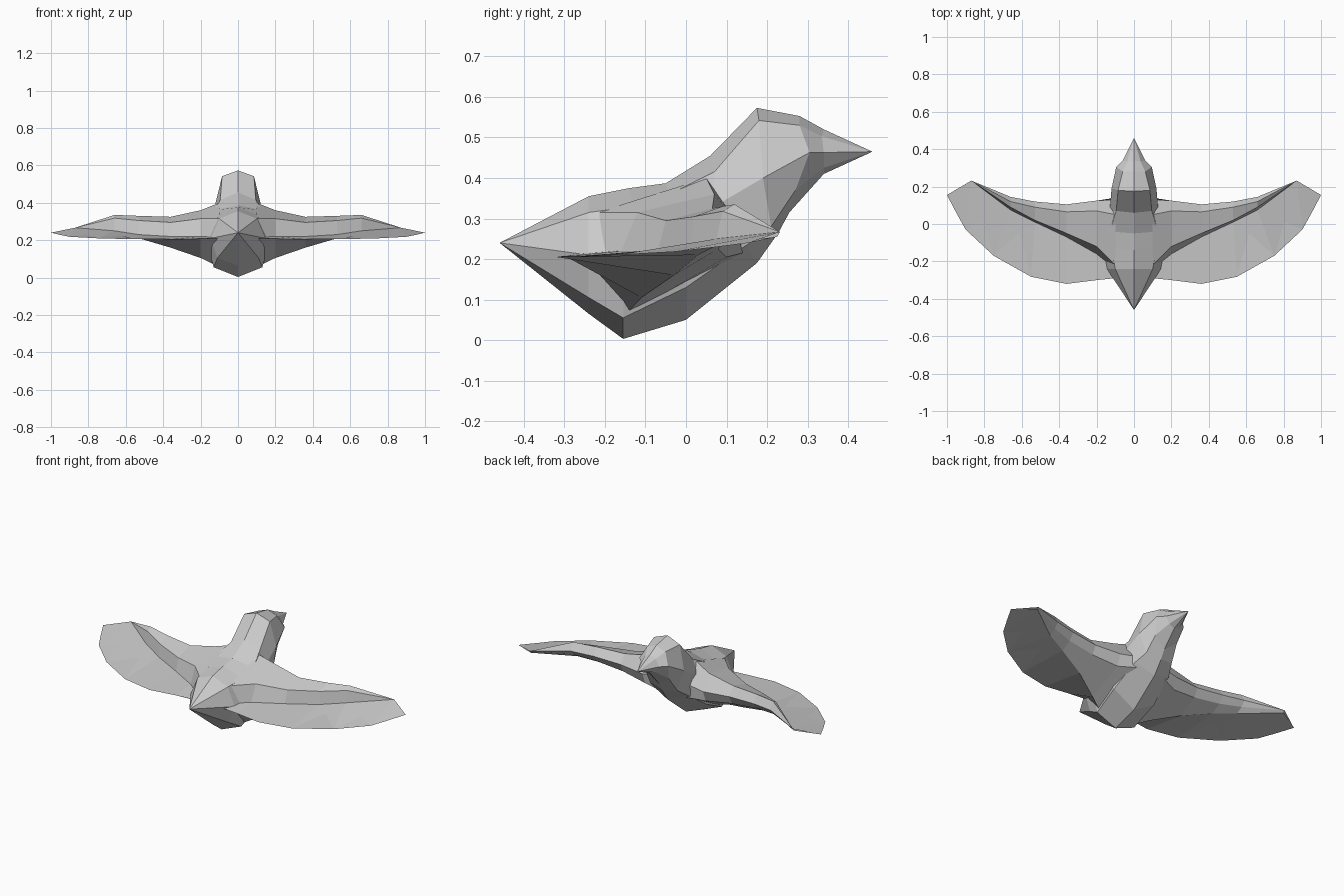
import bpy, bmesh


def loft(name, stations, closed):
    """Skin a list of cross-sections with flat quads, mirrored across x = 0."""
    bm = bmesh.new()
    rings = [[bm.verts.new(p) for p in s] for s in stations]
    n = len(rings[0])
    for a, b in zip(rings, rings[1:]):
        for i in range(n if closed else n - 1):
            j = (i + 1) % n
            bm.faces.new((a[i], a[j], b[j], b[i]))
    bmesh.ops.remove_doubles(bm, verts=bm.verts, dist=0.0005)
    bmesh.ops.recalc_face_normals(bm, faces=bm.faces)
    me = bpy.data.meshes.new(name)
    bm.to_mesh(me)
    bm.free()
    ob = bpy.data.objects.new(name, me)
    bpy.context.collection.objects.link(ob)
    mod = ob.modifiers.new("mirror", 'MIRROR')
    mod.use_clip = True
    mod.merge_threshold = 0.001
    return ob


# Body, neck and head: half sections from spine to belly, tail tip to beak tip
tail, beak = (0, -.46, .24), (0, .46, .465)
loft("bird_body", [
    [tail] * 5,
    [(0, -.24, .355), (.10, -.24, .315), (.145, -.24, .21), (.11, -.24, .105), (0, -.24, .065)],
    [(0, -.14, .375), (.12, -.13, .33), (.17, -.15, .20), (.13, -.155, .055), (0, -.155, .003)],
    [(0, -.05, .387), (.13, -.04, .36), (.19, -.03, .25), (.14, 0, .13), (0, 0, .05)],
    [(0, .06, .455), (.095, .07, .415), (.13, .07, .33), (.12, .15, .235), (0, .175, .19)],
    [(0, .175, .573), (.085, .18, .542), (.12, .19, .40), (.09, .21, .28), (0, .228, .265)],
    [(0, .28, .553), (.06, .28, .53), (.095, .305, .463), (.075, .27, .37), (0, .255, .315)],
    [(0, .34, .52), (.035, .335, .503), (.06, .34, .463), (.035, .34, .425), (0, .34, .41)],
    [beak] * 5,
], False)


# Wings: arm ridge in front, thin feather sheet behind
def wing_section(x, lead, top, ridge, base, edge, under, front):
    return [(x, *lead), (x, *top), (x, *ridge), (x, *base), edge, (x, *under), (x, *front)]


wing = [
    wing_section(.10, (.13, .29), (.05, .40), (-.22, .315), (-.24, .215), (.10, -.29, .208), (-.155, .057), (.14, .215)),
    wing_section(.20, (.125, .27), (.07, .36), (-.12, .315), (-.16, .22), (.20, -.30, .208), (-.11, .105), (.10, .205)),
    wing_section(.36, (.105, .275), (.065, .325), (-.05, .295), (-.07, .22), (.36, -.32, .205), (-.03, .16), (.08, .225)),
    wing_section(.53, (.12, .285), (.09, .33), (.02, .305), (.01, .23), (.55, -.282, .205), (.03, .21), (.09, .245)),
    wing_section(.66, (.145, .29), (.12, .335), (.09, .318), (.075, .25), (.75, -.17, .21), (.08, .235), (.12, .26)),
]
# Wing tip fans round from the front corner
tip = (.87, .232, .267)
for edge in ((.90, -.03, .218), (.95, .06, .228), (1, .155, .24)):
    wing.append([tip] * 4 + [edge] + [(.87, .225, .255)] + [tip])
loft("wings", wing, True)
